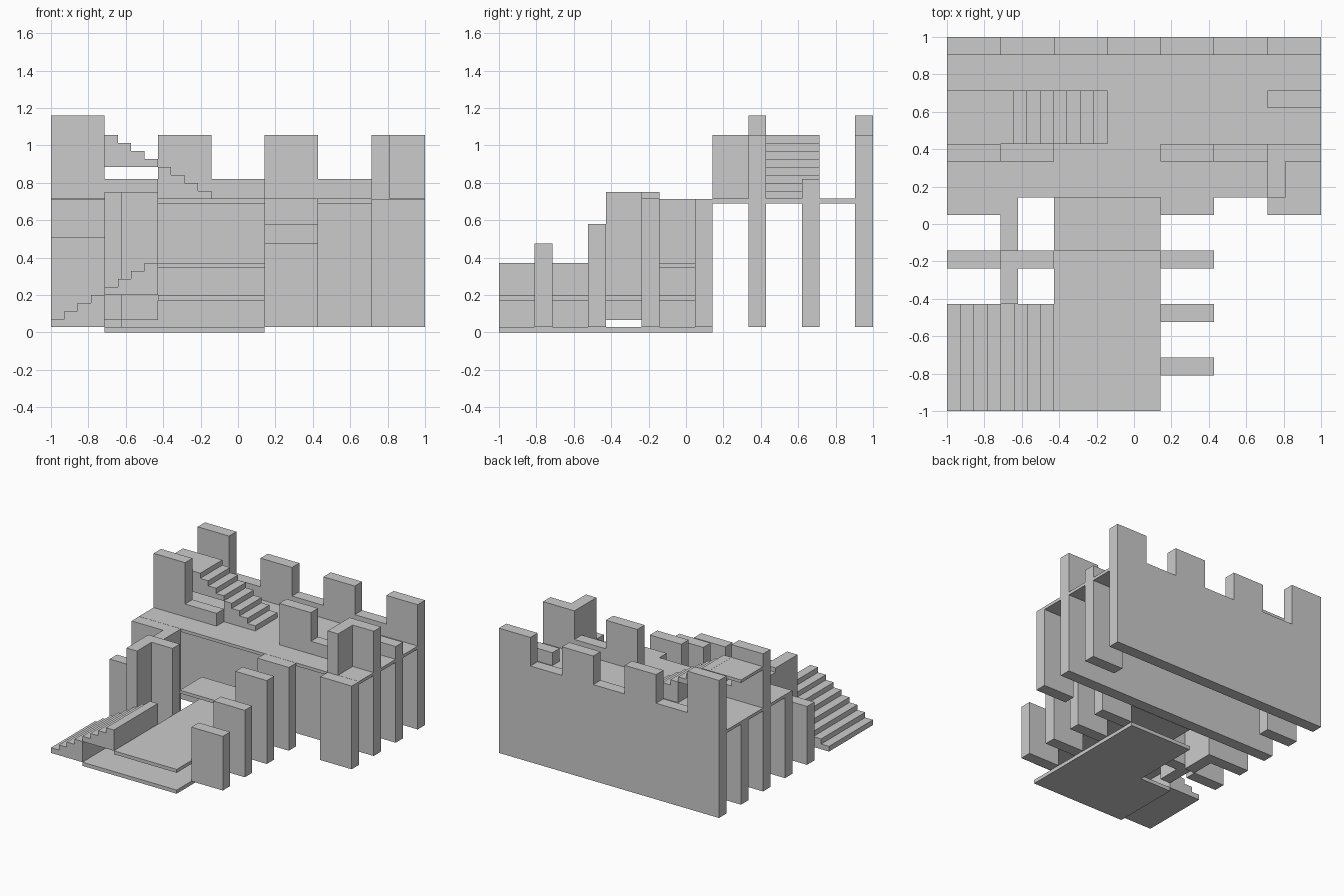
import bpy, bmesh

if "Cube" in bpy.data.objects:
    bpy.data.objects.remove(bpy.data.objects["Cube"])

M = 2 / 7            # grid module
T = M / 3            # wall thickness
X = [-1 + M * i for i in range(8)]   # grid lines, used for both axes
G, U = 0.03, 0.715   # ground level and upper deck level
MER, LOW, TALL = 1.055, 0.82, 1.16   # merlon, parapet and tower heights
RISE = 0.0426        # stair riser


def box(name, x0, x1, y0, y1, z0, z1):
    bm = bmesh.new()
    bmesh.ops.create_cube(bm, size=1)
    for v in bm.verts:
        v.co.x = x1 if v.co.x > 0 else x0
        v.co.y = y1 if v.co.y > 0 else y0
        v.co.z = z1 if v.co.z > 0 else z0
    me = bpy.data.meshes.new(name)
    bm.to_mesh(me)
    bm.free()
    ob = bpy.data.objects.new(name, me)
    bpy.context.collection.objects.link(ob)
    return ob


def extrude_y(name, pts, y0, y1):
    """Extrude an x-z outline along y."""
    bm = bmesh.new()
    f = bm.faces.new([bm.verts.new((x, y0, z)) for x, z in pts])
    r = bmesh.ops.extrude_face_region(bm, geom=[f])
    for v in r['geom']:
        if isinstance(v, bmesh.types.BMVert):
            v.co.y = y1
    bmesh.ops.recalc_face_normals(bm, faces=bm.faces)
    me = bpy.data.meshes.new(name)
    bm.to_mesh(me)
    bm.free()
    ob = bpy.data.objects.new(name, me)
    bpy.context.collection.objects.link(ob)
    return ob


def wall(name, x0, x1, tops, y1, z0=G):
    """Wall along x whose skyline has one height per module (back face at y1)."""
    pts = [(x0, z0)]
    for i, h in enumerate(tops):
        a = x0 + M * i
        if i and tops[i - 1] == h:
            continue
        pts += [(a, h)] if i == 0 else [(a, tops[i - 1]), (a, h)]
    pts += [(x1, tops[-1]), (x1, z0)]
    return extrude_y(name, pts, y1 - T, y1)


def stair(name, x_low, step_dir, z, y0, y1):
    """One-module flight of four steps with a flat underside."""
    s = M / 4 * step_dir
    pts = [(x_low, z)]
    for k in range(4):
        pts += [(x_low + s * k, z + RISE * (k + 1)),
                (x_low + s * (k + 1), z + RISE * (k + 1))]
    pts.append((x_low + 4 * s, z))
    return extrude_y(name, pts, y0, y1)


# Battlemented back and middle walls
wall("back_wall", -1, 1, [TALL, LOW, MER, LOW, MER, LOW, MER], 1)
wall("middle_wall", -1, 1, [TALL, LOW, U, U, MER, LOW, MER], X[5])

# Inner walls between back and middle
wall("inner_wall_right", X[6], X[7], [LOW], X[6])
wall("inner_wall_left", X[0], X[1], [U - 0.01], X[6])

# Upper deck and corner parapet
box("upper_deck", -1, 1, X[4], 1 - T, U - 0.025, U)
box("corner_parapet", X[6], X[6] + T, X[4], X[5] - T, U, MER)

# Upper stairs and landing
stair("upper_stair_low", X[3], -1, U, X[5], X[6])
stair("upper_stair_high", X[2], -1, U + 4 * RISE, X[5], X[6])
box("upper_landing", X[0], X[1], X[5], X[6], MER - 0.025, MER)

# Front support walls under the deck edge
for i in (0, 4, 6):
    wall("front_support", X[i], X[i + 1], [U - 0.001], X[4])

# Right-hand buttress walls, lower toward the front
for y, h in ((X[3], U), (X[2], 0.58), (X[1], 0.475)):
    wall("buttress", X[4], X[5], [h], y)

# Left-hand walls beside the courtyard
wall("left_short_wall", X[0], X[1], [0.51], X[3])
wall("left_tall_wall", X[1], X[2], [0.75], X[3], 0.068)
box("side_wall_front", X[1], X[1] + T, X[2], X[3] - T, 0.068, 0.75)
box("side_wall_back", X[1], X[1] + T, X[3], X[4], G, U - 0.001)

# Courtyard floors: L-shaped base, raised floor, top platform
box("base_floor", X[2], X[4], -1, X[4], 0, G)
box("base_floor_side", X[1], X[2], -1, X[2], 0, G)
box("raised_floor", X[2], X[4], -1, X[4], 0.172, 0.2)
box("platform_floor", X[2], X[4], X[3], X[4], 0.345, 0.371)

# Entrance stairs, two modules wide
stair("entrance_stair_low", X[0], 1, G, -1, X[2])
stair("entrance_stair_high", X[1], 1, G + 4 * RISE, -1, X[2])
